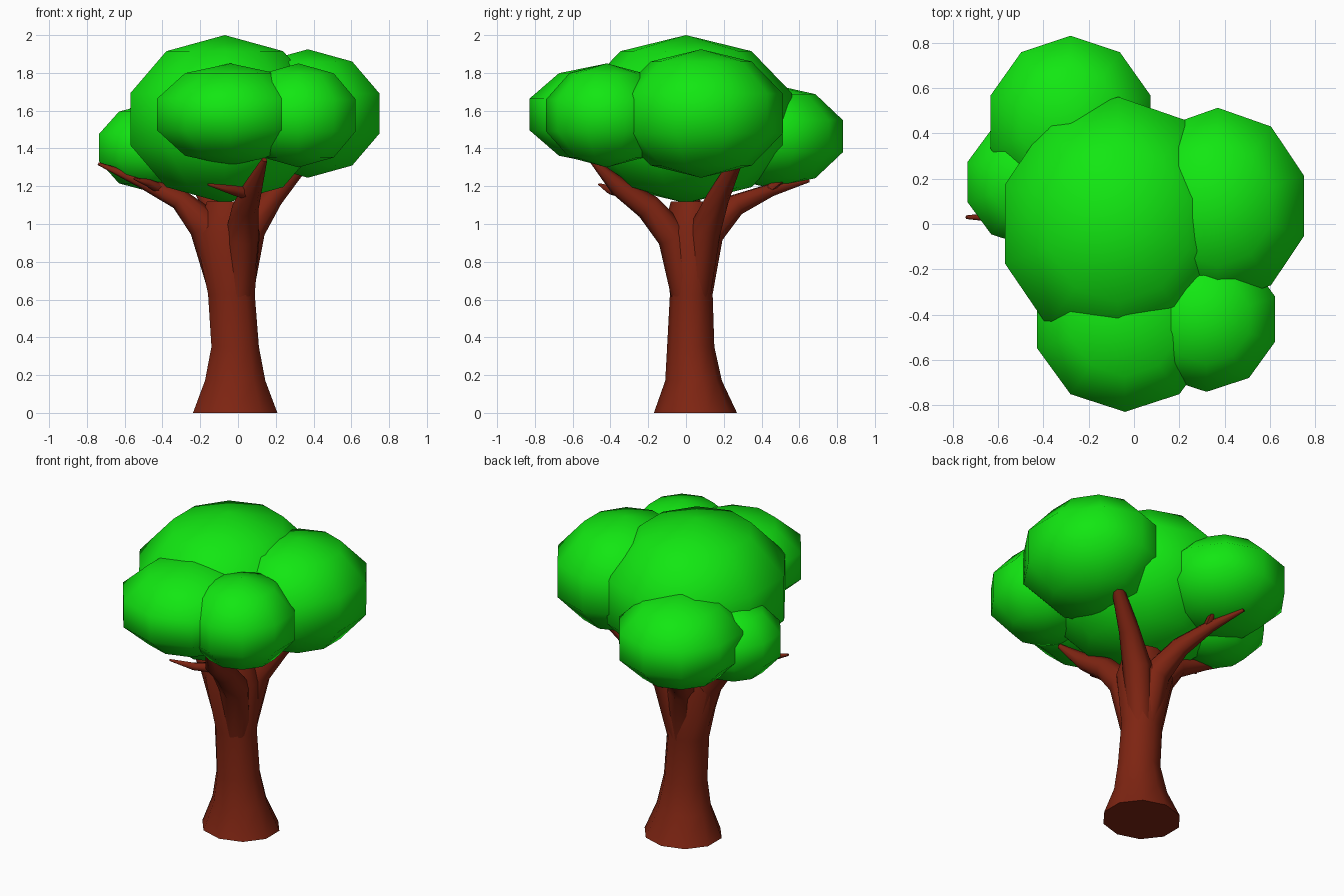
import bpy, bmesh, math
from mathutils import Vector, Matrix

cube = bpy.data.objects.get("Cube")
if cube:
    bpy.data.objects.remove(cube, do_unlink=True)


def make_material(name, color):
    mat = bpy.data.materials.new(name)
    mat.use_nodes = True
    mat.diffuse_color = color
    bsdf = mat.node_tree.nodes["Principled BSDF"]
    bsdf.inputs["Base Color"].default_value = color
    bsdf.inputs["Roughness"].default_value = 0.8
    return mat


leaf_green = make_material("leaf green", (0.006, 0.8, 0.006, 1))
bark_brown = make_material("bark brown", (0.21, 0.018, 0.006, 1))


def finish(name, bm, mat):
    bmesh.ops.recalc_face_normals(bm, faces=bm.faces)
    mesh = bpy.data.meshes.new(name)
    bm.to_mesh(mesh)
    bm.free()
    obj = bpy.data.objects.new(name, mesh)
    bpy.context.collection.objects.link(obj)
    mesh.materials.append(mat)
    bpy.ops.object.select_all(action="DESELECT")
    obj.select_set(True)
    bpy.context.view_layer.objects.active = obj
    bpy.ops.object.shade_smooth_by_angle(angle=math.radians(60))
    return obj


def ring(bm, center, x_axis, y_axis, sides):
    angles = [math.pi / 2 + math.tau * k / sides for k in range(sides)]
    return [bm.verts.new(center + x_axis * math.cos(a) + y_axis * math.sin(a))
            for a in angles]


def bridge(bm, rings):
    for low, high in zip(rings, rings[1:]):
        for i in range(len(low)):
            j = (i + 1) % len(low)
            bm.faces.new((low[i], low[j], high[j], high[i]))


def fan(bm, loop, tip):
    point = bm.verts.new(tip)
    for i in range(len(loop)):
        bm.faces.new((loop[i], loop[(i + 1) % len(loop)], point))


def leaf_clump(name, center, radii):
    """Ten-sided, five-step ellipsoid."""
    bm = bmesh.new()
    c, (rx, ry, rz) = Vector(center), radii
    rings = []
    for step in range(1, 5):
        a = math.pi * step / 5
        s = math.sin(a)
        rings.append(ring(bm, c - Vector((0, 0, rz * math.cos(a))),
                          Vector((rx * s, 0, 0)), Vector((0, ry * s, 0)), 10))
    bridge(bm, rings)
    fan(bm, rings[0], c - Vector((0, 0, rz)))
    fan(bm, rings[-1], c + Vector((0, 0, rz)))
    finish(name, bm, leaf_green)


def branch(name, path, sides=8):
    """Tapering tube through (x, y, z, radius) points."""
    bm = bmesh.new()
    pts = [Vector(p[:3]) for p in path]
    rings = []
    for i, p in enumerate(pts):
        d = pts[min(i + 1, len(pts) - 1)] - pts[max(i - 1, 0)]
        turn = Vector((0, 0, 1)).rotation_difference(d).to_matrix()
        r = path[i][3]
        rings.append(ring(bm, p, turn @ Vector((r, 0, 0)), turn @ Vector((0, r, 0)), sides))
    bridge(bm, rings)
    bm.faces.new(rings[0])
    bm.faces.new(rings[-1])
    finish(name, bm, bark_brown)


# Foliage
leaf_clump("main_leaves", (-0.07, 0, 1.555), (0.553, 0.59, 0.445))
leaf_clump("left_leaves", (0.37, 0.08, 1.585), (0.42, 0.455, 0.34))
leaf_clump("front_leaves", (-0.04, -0.42, 1.58), (0.43, 0.43, 0.27))
leaf_clump("front_left_leaves", (0.32, -0.42, 1.575), (0.335, 0.337, 0.275))
leaf_clump("back_leaves", (-0.28, 0.45, 1.465), (0.39, 0.4, 0.275))
leaf_clump("right_leaves", (-0.46, 0.185, 1.405), (0.304, 0.3, 0.235))

# Trunk: height, centre x, centre y, half width, half depth
bm = bmesh.new()
trunk_rings = []
for z, x, y, rx, ry in [(0, -0.015, 0.05, 0.235, 0.22), (0.17, -0.015, 0.04, 0.168, 0.15),
                        (0.35, -0.015, 0.025, 0.132, 0.125), (0.63, -0.035, 0.028, 0.13, 0.113),
                        (0.95, -0.055, 0.03, 0.18, 0.155), (1.12, -0.05, 0.03, 0.12, 0.11)]:
    trunk_rings.append(ring(bm, Vector((x, y, z)), Vector((rx, 0, 0)), Vector((0, ry, 0)), 10))
bridge(bm, trunk_rings)
bm.faces.new(trunk_rings[0])
bm.faces.new(trunk_rings[-1])
finish("trunk", bm, bark_brown)

# Main branches
branch("right_branch", [(-0.06, 0.03, 0.63, 0.09), (-0.16, 0.02, 0.99, 0.1),
                        (-0.31, 0.02, 1.13, 0.055), (-0.5, 0.03, 1.22, 0.035),
                        (-0.74, 0.03, 1.32, 0.008)])
branch("left_branch", [(0, 0.05, 0.63, 0.08), (0.06, 0.1, 0.97, 0.085),
                       (0.18, 0.17, 1.14, 0.06), (0.38, 0.28, 1.36, 0.03)])
branch("front_branch", [(0, 0, 0.63, 0.08), (0.02, -0.06, 0.93, 0.09),
                        (0.04, -0.2, 1.09, 0.07), (0.08, -0.36, 1.2, 0.05),
                        (0.14, -0.5, 1.34, 0.015)])
branch("back_branch", [(-0.03, 0.06, 0.63, 0.08), (-0.06, 0.11, 0.95, 0.09),
                       (-0.13, 0.26, 1.1, 0.06), (-0.2, 0.45, 1.18, 0.035),
                       (-0.28, 0.65, 1.23, 0.01)])

# Twigs
branch("front_twig", [(0.06, -0.3, 1.16, 0.035), (-0.03, -0.4, 1.18, 0.025),
                      (-0.16, -0.46, 1.21, 0.006)], 6)
branch("back_twig", [(-0.19, 0.42, 1.17, 0.025), (-0.17, 0.5, 1.23, 0.018),
                     (-0.14, 0.53, 1.28, 0.006)], 6)
branch("right_twig", [(-0.4, 0.03, 1.18, 0.03), (-0.48, -0.05, 1.22, 0.02),
                      (-0.55, -0.1, 1.24, 0.006)], 6)
